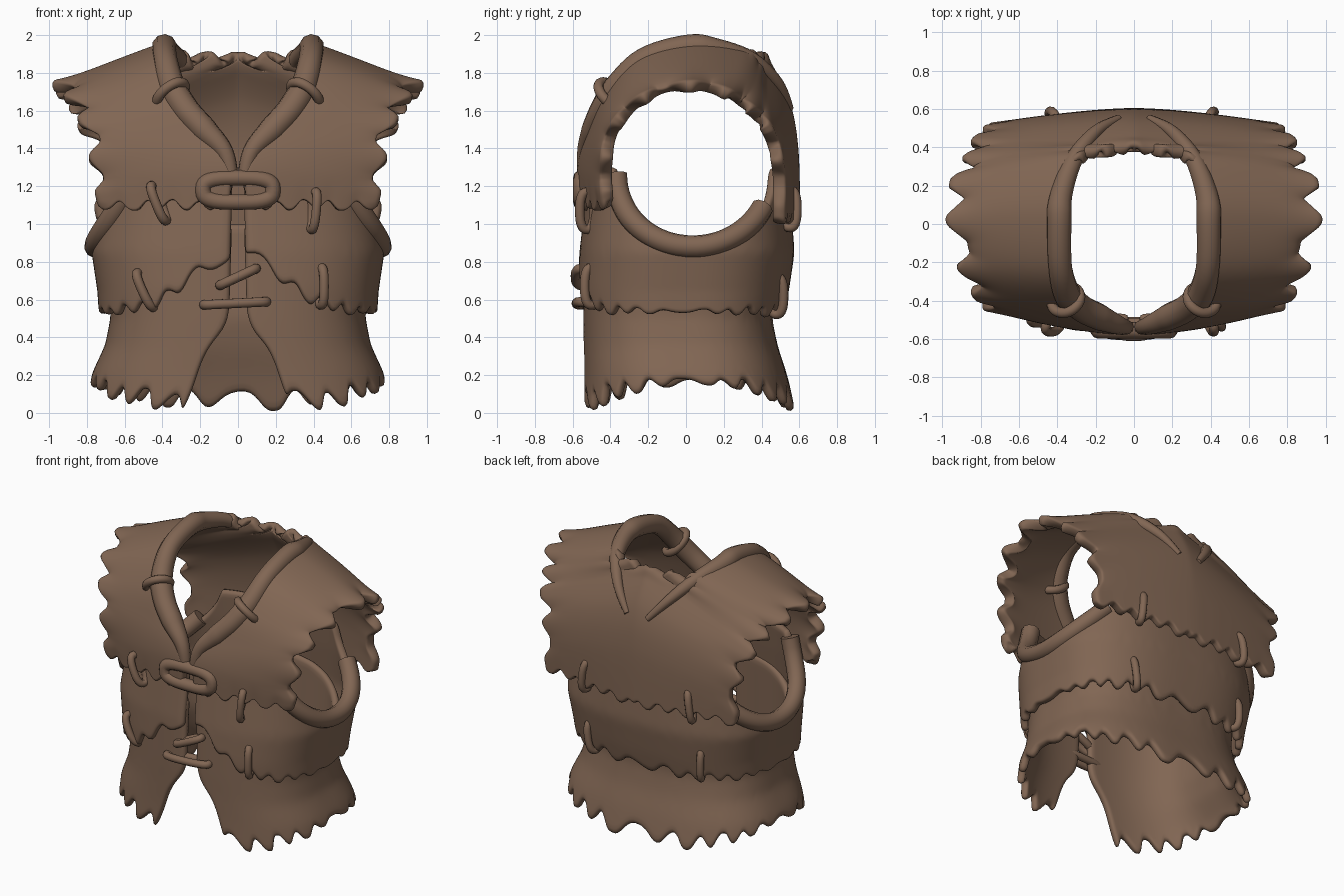
import bpy, math
from mathutils import Vector

cube = bpy.data.objects.get("Cube")
if cube:
    bpy.data.objects.remove(cube)

leather = bpy.data.materials.new("brown_leather")
leather.use_nodes = True
COLOR = (0.22, 0.133, 0.087, 1)
leather.diffuse_color = COLOR
bsdf = leather.node_tree.nodes["Principled BSDF"]
bsdf.inputs["Base Color"].default_value = COLOR
bsdf.inputs["Roughness"].default_value = 0.8
BOXY = 0.73  # roundness of the body cross-section


# ---------- helpers ----------
def spline(points, t):
    """Smooth curve through points, t from 0 to 1."""
    last = len(points) - 1
    i = min(int(t * last), last - 1)
    f = t * last - i
    p = [Vector(points[max(0, min(last, i + k))]) for k in (-1, 0, 1, 2)]
    return 0.5 * (2 * p[1] + (p[2] - p[0]) * f
                  + (2 * p[0] - 5 * p[1] + 4 * p[2] - p[3]) * f ** 2
                  + (3 * p[1] - p[0] - 3 * p[2] + p[3]) * f ** 3)


def table(rows, key):
    """Linear lookup in rows that start with the key."""
    key = max(rows[0][0], min(rows[-1][0], key))
    for a, b in zip(rows, rows[1:]):
        if key <= b[0]:
            f = (key - a[0]) / (b[0] - a[0])
            return [p + (q - p) * f for p, q in zip(a[1:], b[1:])]


def spow(value, power):
    return math.copysign(abs(value) ** power, value)


def tooth(s):
    """Uneven torn edge, between -1 and 1, about one tooth per unit."""
    wave = 1.2 * math.sin(math.tau * s) + 0.45 * math.sin(math.tau * s * 0.43 + 1)
    return max(-1, min(1, wave))


def sheet(name, fn, nu, nv, thickness, mirror=False):
    """Thick leather sheet from a surface function of u and v."""
    verts = [fn(i / nu, j / nv) for i in range(nu + 1) for j in range(nv + 1)]
    row = nv + 1
    faces = [(i * row + j, i * row + j + 1, (i + 1) * row + j + 1, (i + 1) * row + j)
             for i in range(nu) for j in range(nv)]
    mesh = bpy.data.meshes.new(name)
    mesh.from_pydata(verts, [], faces)
    mesh.shade_smooth()
    mesh.materials.append(leather)
    obj = bpy.data.objects.new(name, mesh)
    bpy.context.collection.objects.link(obj)
    if mirror:
        obj.modifiers.new("mirror", "MIRROR")
    solid = obj.modifiers.new("thickness", "SOLIDIFY")
    solid.thickness = thickness
    solid.offset = 0
    sub = obj.modifiers.new("soften", "SUBSURF")
    sub.levels = sub.render_levels = 1


def tube(name, points, radius, radii=None, closed=False):
    curve = bpy.data.curves.new(name, "CURVE")
    curve.dimensions = "3D"
    curve.bevel_depth = radius
    curve.bevel_resolution = 3
    curve.use_fill_caps = True
    line = curve.splines.new("POLY")
    line.points.add(len(points) - 1)
    for i, p in enumerate(points):
        line.points[i].co = (*p, 1)
        line.points[i].radius = radii[i] if radii else 1
    line.use_cyclic_u = closed
    line.use_smooth = True
    curve.materials.append(leather)
    bpy.context.collection.objects.link(bpy.data.objects.new(name, curve))


def loop(name, centre, long_axis, short_axis, length, width, radius, power=0.8):
    a, b = Vector(long_axis).normalized(), Vector(short_axis).normalized()
    pts = []
    for k in range(32):
        t = math.tau * k / 32
        pts.append(Vector(centre) + a * length * spow(math.cos(t), power)
                   + b * width * spow(math.sin(t), power))
    tube(name, pts, radius, closed=True)


# ---------- wrapped body layers (angle 0 is the front) ----------
def body_point(phi, z, profile):
    half_x, front, back = table(profile, z)
    return Vector((half_x * spow(math.sin(phi), BOXY),
                   (front + back) / 2 - (back - front) / 2 * spow(math.cos(phi), BOXY), z))


def wrapped(profile, gap, top, hem):
    def fn(u, v):
        phi = math.tau * u
        z = top(phi) + (hem(phi) - top(phi)) * v
        slit = (table(gap, z)[0] / table(profile, z)[0]) ** (1 / BOXY)
        return body_point(slit + (math.tau - 2 * slit) * u, z, profile)
    return fn


# Lower skirt, open at the front
skirt_profile = [(0, .79, -.53, .56), (.2, .75, -.52, .51), (.35, .68, -.52, .46),
                 (.5, .65, -.52, .43), (.95, .66, -.51, .46)]
skirt_gap = [(0, .30), (.1, .25), (.28, .19), (.36, .15), (.43, .08), (.52, .045), (1, .03)]
sheet("lower_skirt", wrapped(
    skirt_profile, skirt_gap,
    lambda phi: 0.78 + 0.22 * math.cos(phi) ** 2,
    lambda phi: 0.16 - 0.1 * math.cos(phi) ** 2
    + (0.015 + 0.04 * abs(math.cos(phi))) * tooth(phi * 3.6)), 160, 16, 0.05)

# Middle layer with arm openings cut into its top
waist_profile = [(.5, .71, -.54, .49), (.65, .72, -.55, .52), (.85, .75, -.54, .55),
                 (1.1, .71, -.51, .53), (1.3, .69, -.49, .52)]


def armhole(phi):
    y = -0.03 - 0.54 * spow(math.cos(phi), BOXY)
    return 1.3 - 0.42 * math.sqrt(max(0, 1 - (y / 0.44) ** 2))


def waist_hem(phi):
    front = max(0, math.cos(phi))
    x = 0.73 * abs(math.sin(phi)) ** BOXY
    rise = 0.29 * math.exp(-(x / 0.33) ** 2) * front
    return 0.535 + rise + (0.008 + 0.03 * abs(math.cos(phi))) * tooth(phi * 4.3)


sheet("middle_layer", wrapped(waist_profile, [(.5, .05), (.8, .04), (1.3, .025)],
                              armhole, waist_hem), 160, 16, 0.05)

# Rolled trim under each arm
for side, name in ((1, "left"), (-1, "right")):
    pts = []
    for k in range(41):
        phi = math.pi / 2 + (k / 20 - 1) * 0.75
        p = body_point(phi, armhole(phi), waist_profile)
        pts.append((side * (p.x + 0.01), p.y, p.z))
    tube(name + "_armhole_trim", pts, 0.06)

# ---------- shoulder cape: from neck edge to sleeve edge, front to back ----------
neck_edge = [(.04, -.54, 1.10), (.04, -.54, 1.30), (.15, -.49, 1.47), (.31, -.40, 1.67),
             (.37, -.23, 1.86), (.38, .05, 1.93), (.33, .28, 1.90), (.2, .37, 1.87),
             (0, .40, 1.87), (0, .51, 1.66), (0, .56, 1.40), (0, .57, 1.0)]
sleeve_edge = [(.71, -.41, 1.10), (.75, -.42, 1.27), (.77, -.40, 1.45), (.81, -.32, 1.58),
               (.88, -.18, 1.68), (.92, .03, 1.725), (.90, .20, 1.69), (.86, .31, 1.62),
               (.81, .40, 1.54), (.77, .46, 1.42), (.75, .49, 1.25), (.72, .49, 1.03)]


def cape(u, v):
    a, b = spline(neck_edge, u), spline(sleeve_edge, u)
    if u > 8 / 11 - 1e-6:
        a.x = 0
    p = Vector((a.x + (b.x - a.x) * v,
                a.y + (b.y - a.y) * v ** 1.6,
                a.z + (b.z - a.z) * v ** 1.05))
    # torn sleeve, torn back collar, torn hems
    p.x += (0.03 + 0.035 * math.sin(math.pi * u)) * tooth(u * 9.5) * v ** 9
    collar = max(0, min(1, 3 - abs(u - 0.66) / 0.03)) * (1 - v) ** 10
    p.z += 0.045 * math.sin(math.tau * u * 14) * collar
    p.z += 0.03 * tooth(v * 5 + u) * max(0, 1 - u / 0.08, 1 - (1 - u) / 0.08)
    return p


sheet("shoulder_cape", cape, 110, 28, 0.07, mirror=True)

# ---------- neck trim, strap rings ----------
trim_path = [(.03, -.54, 1.22), (.07, -.53, 1.38), (.18, -.485, 1.50), (.28, -.435, 1.61),
             (.35, -.36, 1.73), (.385, -.22, 1.87), (.39, 0, 1.935), (.38, .15, 1.925),
             (.31, .34, 1.87), (.20, .48, 1.75), (.08, .55, 1.61)]
trim_radius = [(0, .5), (.1, .7), (.2, 1.05), (.35, 1.1), (.5, .95), (.65, 1), (.8, .7), (1, .3)]
for side, name in ((1, "left"), (-1, "right")):
    pts, radii = [], []
    for k in range(61):
        p = spline(trim_path, k / 60)
        pts.append((side * p.x, p.y, p.z))
        radii.append(table(trim_radius, k / 60)[0])
    tube(name + "_neck_trim", pts, 0.067, radii)
    loop(name + "_strap_ring", (side * .355, -.395, 1.685), (side * .75, .1, -.6),
         (side * .3, -.8, .4), .09, .08, .027, power=1)

# Long oval clasp at the chest
loop("chest_clasp", (0, -.555, 1.18), (1, 0, 0), (0, 0, 1), .185, .064, .043, power=0.65)

# ---------- stitches through the hems and the front lacing ----------
stitches = [
    ("front_cape_stitch_right", (-.42, -.525, 1.11), (-.4, 0, 1)),
    ("front_cape_stitch_left", (.40, -.525, 1.07), (.1, 0, 1)),
    ("front_waist_stitch_right", (-.49, -.48, .65), (-.45, 0, 1)),
    ("front_waist_stitch_left", (.44, -.50, .67), (0, 0, 1)),
    ("back_cape_stitch_right", (-.42, .55, 1.08), (.15, 0, 1)),
    ("back_cape_stitch_left", (.40, .55, 1.08), (-.1, 0, 1)),
    ("back_waist_stitch_right", (-.45, .47, .64), (0, 0, 1)),
    ("back_waist_stitch_left", (.40, .48, .62), (.15, 0, 1)),
]
for name, centre, axis in stitches:
    outward = (centre[0] * 0.5, centre[1], 0)
    loop(name, centre, axis, outward, .10, .04, .025)

loop("upper_lacing", (0, -.55, .72), (.9, 0, .42), (0, 1, 0), .105, .035, .026)
loop("lower_lacing", (-.015, -.545, .58), (1, 0, .05), (0, 1, 0), .165, .035, .026)
